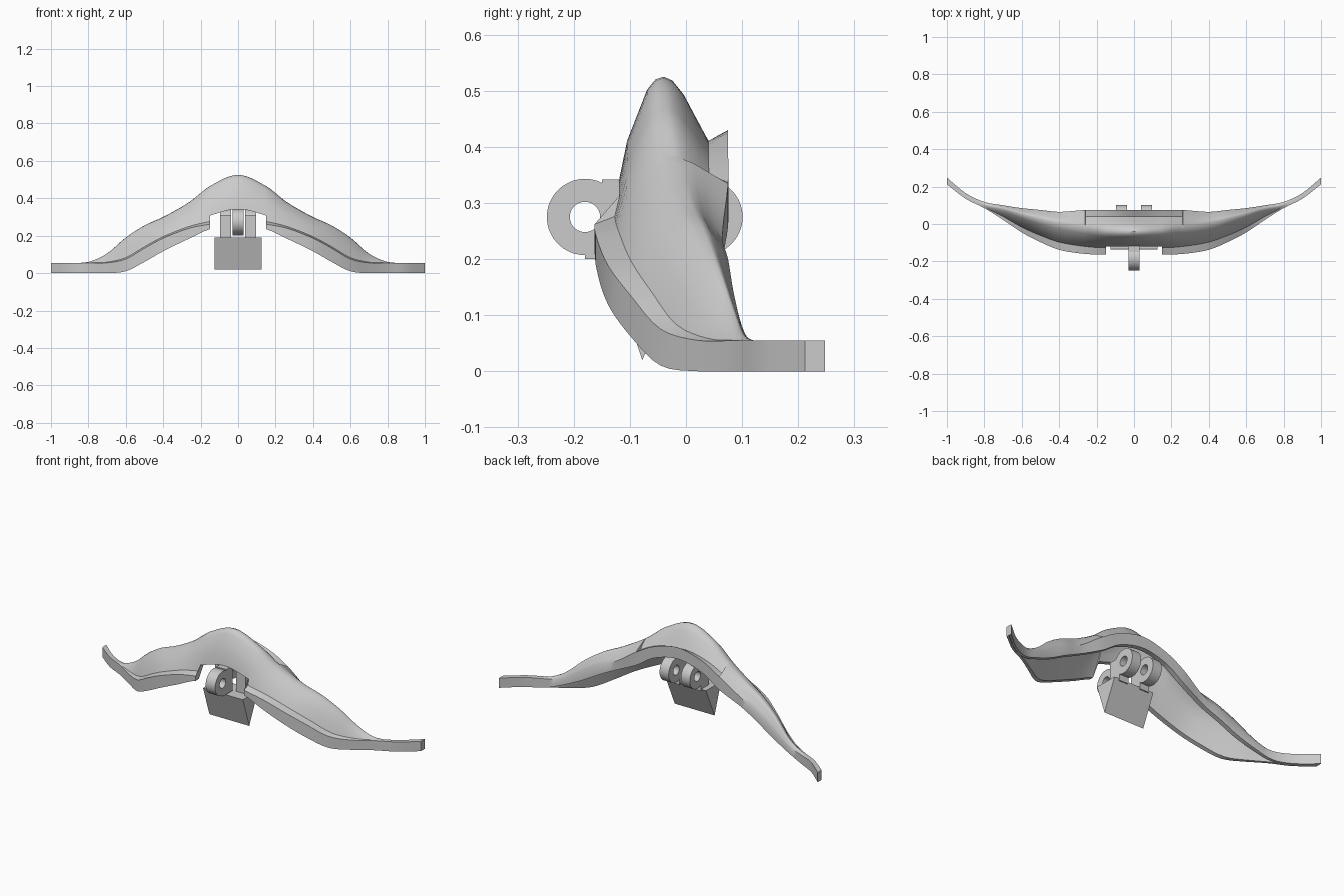
import bpy, bmesh, math
from mathutils import Vector

if "Cube" in bpy.data.objects:
    bpy.data.objects.remove(bpy.data.objects["Cube"], do_unlink=True)

grey = bpy.data.materials.new("light_grey")
grey.use_nodes = True
grey.diffuse_color = (0.6, 0.6, 0.6, 1)
grey.node_tree.nodes["Principled BSDF"].inputs["Base Color"].default_value = (0.6, 0.6, 0.6, 1)


def skin(name, loops, cyclic=False, angle=30):
    """Join equal closed loops of points into one solid."""
    bm = bmesh.new()
    rows = [[bm.verts.new(p) for p in loop] for loop in loops]
    n = len(rows[0])
    pairs = list(zip(rows, rows[1:]))
    if cyclic:
        pairs.append((rows[-1], rows[0]))
    for a, b in pairs:
        for i in range(n):
            j = (i + 1) % n
            bm.faces.new((a[i], a[j], b[j], b[i]))
    if not cyclic:
        for row in (rows[0], rows[-1]):  # a wall is capped over its outer half
            bm.faces.new(row if n <= 4 else row[:n // 2])
    bmesh.ops.recalc_face_normals(bm, faces=bm.faces)
    mesh = bpy.data.meshes.new(name)
    bm.to_mesh(mesh)
    bm.free()
    obj = bpy.data.objects.new(name, mesh)
    bpy.context.collection.objects.link(obj)
    mesh.materials.append(grey)
    bpy.ops.object.select_all(action="DESELECT")
    obj.select_set(True)
    bpy.context.view_layer.objects.active = obj
    bpy.ops.object.shade_smooth_by_angle(angle=math.radians(angle))
    return obj


def prism(name, x0, x1, profile):
    return skin(name, [[(x, y, z) for y, z in profile] for x in (x0, x1)])


def block(name, x0, x1, y0, y1, z0, z1):
    return prism(name, x0, x1, [(y0, z0), (y1, z0), (y1, z1), (y0, z1)])


def ring(name, x0, x1, cy, cz, r_out, r_in, steps=40):
    loops = []
    for k in range(steps):
        a = math.tau * k / steps
        c, s = math.cos(a), math.sin(a)
        loops.append([(x, cy + r * c, cz + r * s)
                      for x, r in ((x0, r_in), (x1, r_in), (x1, r_out), (x0, r_out))])
    return skin(name, loops, cyclic=True)


# Shell stations: x, front y, band bottom, band top, ridge y, ridge z,
# back y, back top, back bottom, wall thickness
STATIONS = [
    (0, -.16, .26, .29, -.04, .525, .075, .43, .365, .028),
    (.15, -.163, .235, .262, -.035, .465, .075, .395, .33, .028),
    (.26, -.16, .185, .24, -.018, .38, .075, .335, .26, .028),
    (.4, -.138, .117, .187, .008, .3, .065, .24, .19, .026),
    (.5, -.097, .06, .133, .03, .255, .075, .2, .14, .026),
    (.6, -.045, .01, .075, .055, .19, .085, .14, .085, .025),
    (.7, .022, 0, .055, .085, .105, .1, .08, .04, .02),
    (.8, .085, 0, .055, .104, .06, .118, .055, .005, .015),
    (.9, .135, 0, .055, .15, .055, .165, .055, 0, .014),
    (1, .212, 0, .055, .23, .055, .248, .055, 0, .017),
]


def station(x):
    """Smooth interpolation through the stations, mirrored at the middle."""
    rows = STATIONS
    i = max(k for k in range(len(rows) - 1) if rows[k][0] <= x)
    a, b = rows[i], rows[i + 1]
    before = rows[i - 1] if i else (-b[0],) + b[1:]
    after = rows[i + 2] if i + 2 < len(rows) else b
    w = b[0] - a[0]
    t = (x - a[0]) / w
    out = []
    for p, q, r, s in zip(before[1:], a[1:], b[1:], after[1:]):
        m0 = (r - p) / (b[0] - before[0]) * w
        m1 = (s - q) / (after[0] - a[0]) * w
        out.append((2*t**3 - 3*t*t + 1) * q + (t**3 - 2*t*t + t) * m0
                   + (3*t*t - 2*t**3) * r + (t**3 - t*t) * m1)
    return out


def mix(a, b, u, v):
    return Vector((a.x + (b.x - a.x) * u, a.y + (b.y - a.y) * v))


def section(x):
    x_abs = abs(x)
    fy, f0, f1, ry, rz, by, b2, b3, wall = station(x_abs)
    low = Vector((fy, max(f0, 0)))
    front, ridge, back = Vector((fy, f1)), Vector((ry, rz)), Vector((by, b2))
    ledge = mix(front, ridge, .28, .07)
    face = mix(ledge, ridge, .25, .48)
    if x_abs < .15:      # front notch over the hinge
        low, front, ledge = (mix(ledge, face, v, v) for v in (.35, .42, .5))
    if x_abs < .26:      # flared lip at the back
        lip = back - Vector((.035, .02 * (1 - x_abs / .26)))
    else:
        lip = mix(ridge, back, .75, .7)
    crown = mix(face, ridge, .55, .8)
    pts = [low, front, ledge, face, crown, mix(crown, ridge, .5, .78), ridge,
           mix(ridge, lip, .2, .06), mix(ridge, lip, .45, .28),
           mix(ridge, lip, .75, .67), lip, back, Vector((by, max(b3, 0)))]
    inner = []
    for i, p in enumerate(pts):
        d = pts[min(i + 1, len(pts) - 1)] - pts[max(i - 1, 0)]
        inner.append(p + Vector((d.y, -d.x)).normalized() * wall)
    inner[0].y, inner[-1].y = pts[0].y, pts[-1].y
    # The inside runs straight past the ledge
    inner[1] = inner[0].lerp(inner[3], .35)
    inner[2] = inner[0].lerp(inner[3], .7)
    return [(x, p.x, p.y) for p in pts + inner[::-1]]


# Curved shell with both arms
half = sorted([k / 40 for k in range(1, 41) if k != 6] + [.149, .151, .259, .261])
xs = [-x for x in reversed(half)] + [0] + half
skin("curved_shell", [section(x) for x in xs], angle=40)

# Front hinge knuckle fixed to the shell
ring("front_knuckle", -.03, .03, -.18, .275, .068, .027)
block("front_knuckle_arm", -.03, .03, -.15, -.09, .22, .342)
block("front_knuckle_base", -.03, .03, -.18, -.09, .2, .245)

# Wedge with the paired rear knuckles
prism("wedge_block", -.125, .125, [(-.135, .19), (-.078, .02), (0, .19)])
for side, name in ((1, "left"), (-1, "right")):
    x0, x1 = sorted((side * .038, side * .095))
    ring(name + "_rear_knuckle", x0, x1, .033, .275, .068, .027)
    block(name + "_knuckle_post", x0, x1, -.07, .002, .18, .31)
